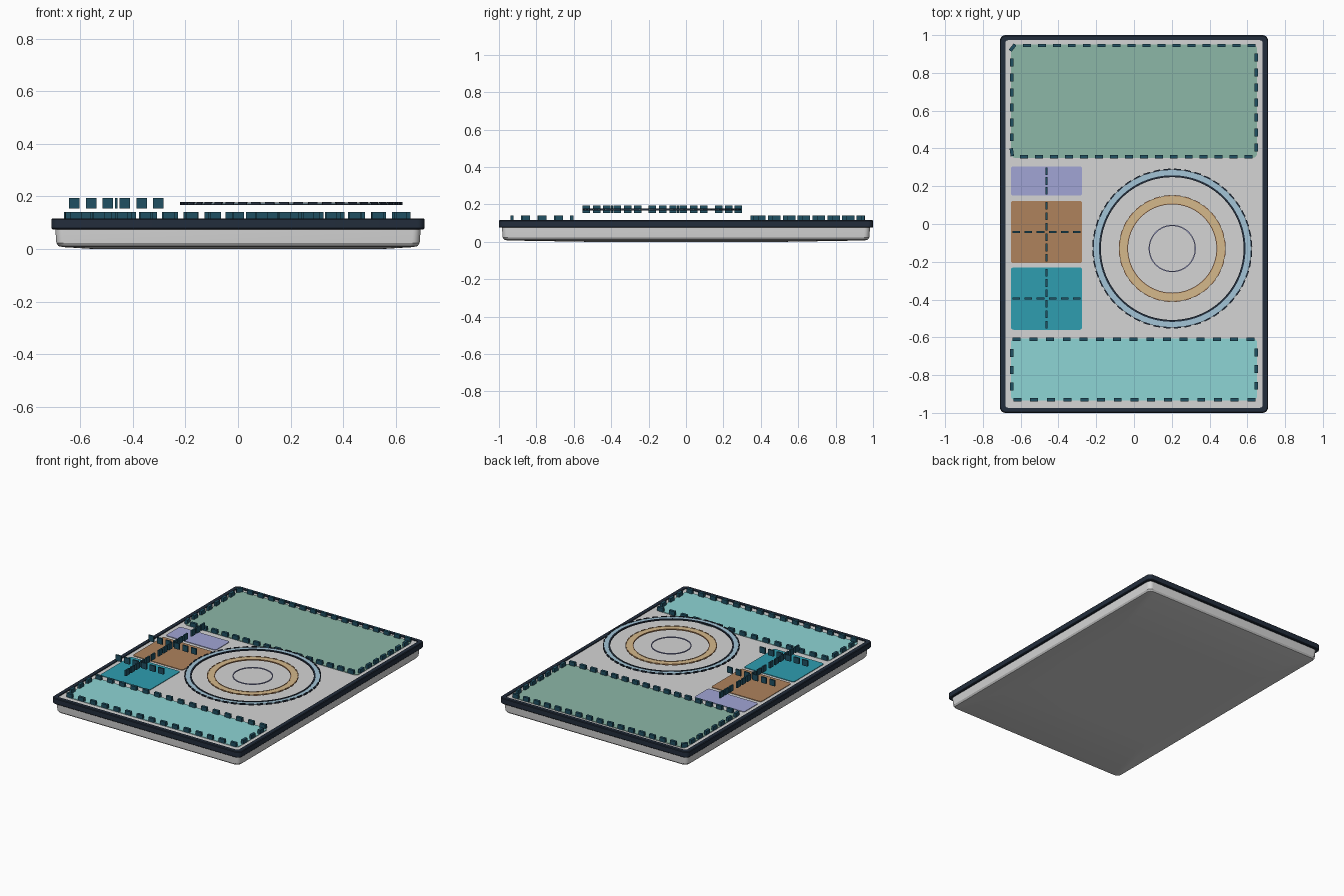
import bpy, bmesh, math
from mathutils import Matrix, Vector

if "Cube" in bpy.data.objects:
    bpy.data.objects.remove(bpy.data.objects["Cube"])


def mat(name, r, g, b):
    def lin(c):
        c = min(1, c * 1.05 / 255)
        return ((c + 0.055) / 1.055) ** 2.4 if c > 0.04 else c / 12.92
    m = bpy.data.materials.new(name)
    m.diffuse_color = (lin(r), lin(g), lin(b), 1)
    m.use_nodes = True
    m.node_tree.nodes["Principled BSDF"].inputs["Base Color"].default_value = m.diffuse_color
    return m


GREY = mat("light grey", 203, 203, 203)
NAVY = mat("navy", 33, 43, 57)
DARK = mat("dark teal", 30, 76, 94)
GREEN = mat("sage green", 134, 174, 159)
AQUA = mat("aqua", 135, 203, 203)
LILAC = mat("lilac", 153, 157, 203)
BROWN = mat("brown", 166, 124, 88)
TEAL = mat("teal", 44, 150, 168)
BLUE = mat("pale blue", 156, 188, 205)
TAN = mat("tan", 203, 176, 132)


def finish(bm, name, m):
    bmesh.ops.recalc_face_normals(bm, faces=bm.faces[:])
    me = bpy.data.meshes.new(name)
    bm.to_mesh(me)
    bm.free()
    me.materials.append(m)
    ob = bpy.data.objects.new(name, me)
    bpy.context.collection.objects.link(ob)
    return ob


def outline(cx, cy, hx, hy, r, n=6):
    """Rounded rectangle points, counter-clockwise."""
    pts = []
    for k, (sx, sy) in enumerate([(1, 1), (-1, 1), (-1, -1), (1, -1)]):
        for i in range(n + 1):
            a = math.pi / 2 * (k + i / n)
            pts.append((cx + sx * (hx - r) + r * math.cos(a),
                        cy + sy * (hy - r) + r * math.sin(a)))
    return pts


def loft(name, m, sections, closed_loop=False):
    """Skin a list of (points, z); cap the ends, or join last to first."""
    bm = bmesh.new()
    loops = [[bm.verts.new((x, y, z)) for x, y in pts] for pts, z in sections]
    pairs = list(zip(loops, loops[1:]))
    if closed_loop:
        pairs.append((loops[-1], loops[0]))
    else:
        bm.faces.new(loops[0])
        bm.faces.new(loops[-1])
    for a, b in pairs:
        n = len(a)
        for i in range(n):
            j = (i + 1) % n
            bm.faces.new((a[i], a[j], b[j], b[i]))
    return finish(bm, name, m)


def plate(name, m, x0, x1, y0, y1, r, z0=0.108, z1=0.114):
    o = outline((x0 + x1) / 2, (y0 + y1) / 2, (x1 - x0) / 2, (y1 - y0) / 2, r)
    return loft(name, m, [(o, z0), (o, z1)])


def circle(r, n=96):
    return [(CX + r * math.cos(2 * math.pi * i / n),
             CY + r * math.sin(2 * math.pi * i / n)) for i in range(n)]


def ring(name, m, r0, r1, z0, z1):
    a, b = circle(r0), circle(r1)
    return loft(name, m, [(a, z0), (b, z0), (b, z1), (a, z1)], True)


def dashes(name, m, items, length, width, z0, z1):
    """Boxes at (x, y, angle) joined in one object."""
    bm = bmesh.new()
    for x, y, a in items:
        mx = (Matrix.Translation((x, y, (z0 + z1) / 2)) @ Matrix.Rotation(a, 4, 'Z')
              @ Matrix.Diagonal((length, width, z1 - z0, 1)))
        bmesh.ops.create_cube(bm, size=1, matrix=mx)
    return finish(bm, name, m)


def along(pts, spacing):
    """Evenly spaced (x, y, angle) along a closed outline."""
    segs = [(Vector(p), Vector(q)) for p, q in zip(pts, pts[1:] + pts[:1])]
    total = sum((q - p).length for p, q in segs)
    n = round(total / spacing)
    res, start, k = [], 0, 0
    for p, q in segs:
        L = (q - p).length
        while k < n and (k + 0.5) * total / n < start + L:
            c = p + (q - p) * (((k + 0.5) * total / n - start) / L)
            res.append((c.x, c.y, math.atan2(q.y - p.y, q.x - p.x)))
            k += 1
        start += L
    return res


# tray body with softened, slightly crowned underside
body = loft("tray_body", GREY, [
    (outline(0, 0, 0.55, 0.54, 0.03), 0.0),
    (outline(0, 0, 0.665, 0.955, 0.03), 0.007),
    (outline(0, 0, 0.683, 0.972, 0.03), 0.011),
    (outline(0, 0, 0.691, 0.98, 0.03), 0.022),
    (outline(0, 0, 0.695, 0.984, 0.03), 0.075),
    (outline(0, 0, 0.695, 0.984, 0.03), 0.11)])

# dark rim frame
out = [(0.706, 0.996, 0.075), (0.71, 1.0, 0.079), (0.71, 1.0, 0.112), (0.706, 0.996, 0.116)]
secs = [(outline(0, 0, x, y, 0.03), z) for x, y, z in out]
secs += [(outline(0, 0, 0.681, 0.973, 0.015), 0.116), (outline(0, 0, 0.681, 0.973, 0.015), 0.075)]
rim = loft("rim_frame", NAVY, secs, True)

# large end panels with dashed borders
for nm, m, y0, y1, step in [("rear_panel", GREEN, 0.35, 0.95, 0.08),
                            ("front_panel", AQUA, -0.935, -0.605, 0.088)]:
    plate(nm, m, -0.652, 0.652, y0, y1, 0.025)
    path = outline(0, (y0 + y1) / 2, 0.647, (y1 - y0) / 2 - 0.005, 0.025)
    dashes(nm + "_border", DARK, along(path, step), 0.042, 0.018, 0.113, 0.14)

# small side panels with raised dashed cross lines
MX = -0.463
for nm, m, y0, y1, n, cross in [("lilac_panel", LILAC, 0.15, 0.305, 3, False),
                                ("brown_panel", BROWN, -0.207, 0.123, 6, True),
                                ("teal_panel", TEAL, -0.56, -0.23, 6, True)]:
    plate(nm, m, -0.652, -0.274, y0, y1, 0.014)
    p = (y1 - y0) / n
    items = [(MX, y0 + p * (i + 0.5), math.pi / 2) for i in range(n)]
    if cross:
        items += [(MX + 0.064 * (i - 2.5), (y0 + y1) / 2, 0) for i in range(6)]
    dashes(nm + "_lines", DARK, items, 0.04, 0.01, 0.154, 0.194)

# floating concentric rings
CX, CY = 0.2025, -0.13
ring("outer_ring", BLUE, 0.384, 0.419, 0.169, 0.174)
ring("outer_ring_inner_line", NAVY, 0.378, 0.388, 0.168, 0.177)
ring("middle_ring", TAN, 0.238, 0.281, 0.169, 0.174)
ring("middle_ring_inner_line", BROWN, 0.234, 0.239, 0.168, 0.176)
ring("inner_ring", LILAC, 0.119, 0.125, 0.169, 0.175)
dashes("outer_ring_dashes", NAVY, along(circle(0.419), 0.055), 0.036, 0.008, 0.168, 0.178)
dashes("middle_ring_dashes", BROWN, along(circle(0.28), 0.055), 0.034, 0.006, 0.168, 0.177)

# smooth the rounded parts, keep sharp edges
for ob in bpy.data.objects:
    ob.select_set(True)
bpy.context.view_layer.objects.active = body
bpy.ops.object.shade_smooth_by_angle(angle=math.radians(30))
